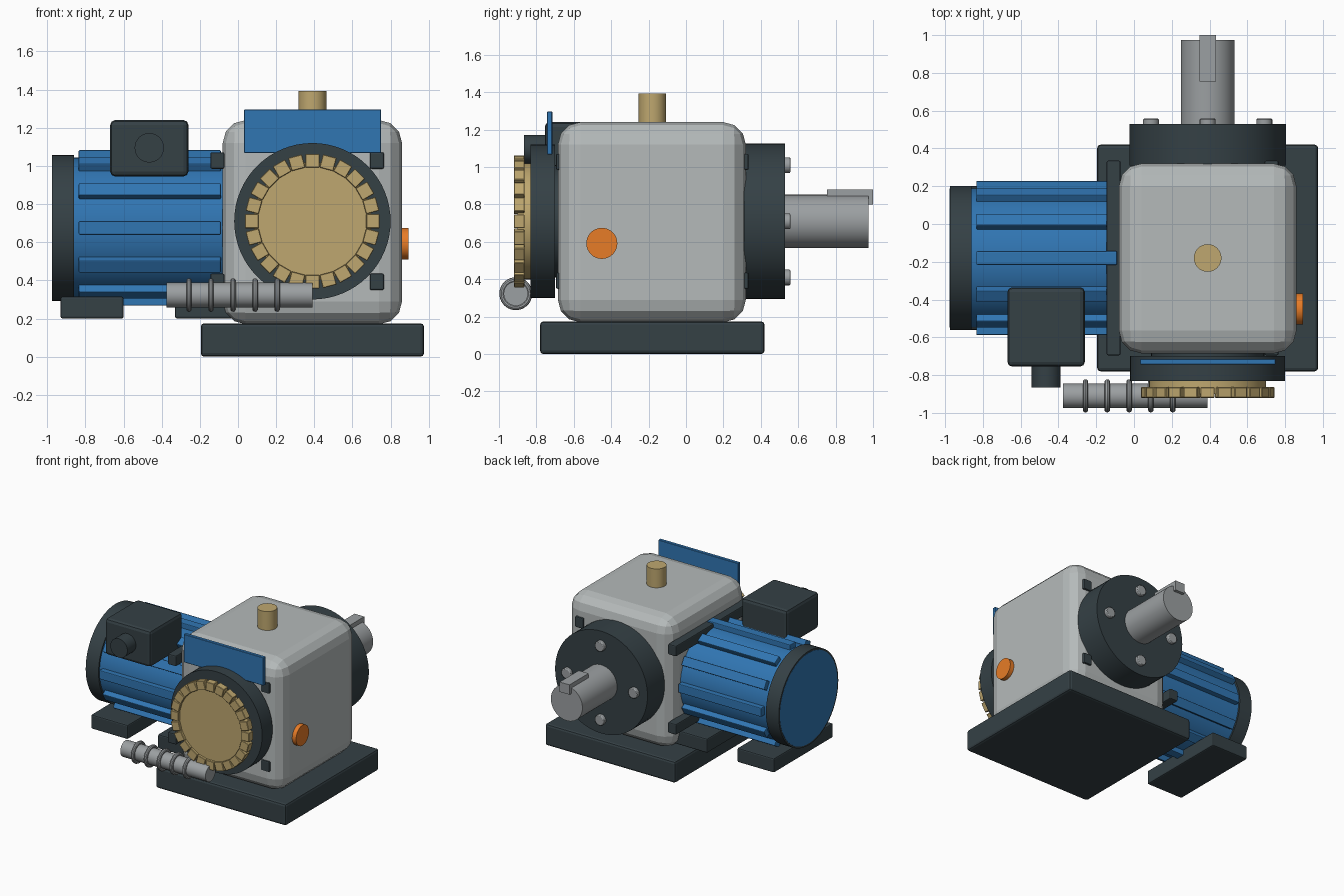
import bpy, math
from mathutils import Matrix, Vector

if "Cube" in bpy.data.objects:
    bpy.data.objects.remove(bpy.data.objects["Cube"])


def material(name, rgb):
    m = bpy.data.materials.new(name)
    m.diffuse_color = (*rgb, 1)
    m.use_nodes = True
    m.node_tree.nodes["Principled BSDF"].inputs["Base Color"].default_value = m.diffuse_color
    return m


DARK = material("dark_paint", (0.035, 0.052, 0.06))
BLUE = material("blue_paint", (0.03, 0.18, 0.45))
BRASS = material("brass", (0.52, 0.39, 0.16))
ORANGE = material("orange_glass", (0.8, 0.2, 0.02))
CAST = material("cast_housing", (0.46, 0.49, 0.49))
STEEL = material("steel", (0.33, 0.35, 0.36))


def finish(o, name, mat, bevel=0, segments=2, smooth=True):
    o.name = name
    o.data.materials.append(mat)
    if bevel:
        b = o.modifiers.new("bevel", 'BEVEL')
        b.width, b.segments = bevel, segments
    if smooth:
        bpy.ops.object.shade_smooth_by_angle(angle=math.radians(25))
    return o


def box(name, lo, hi, mat, bevel=0, segments=2):
    """Box from its two opposite corners."""
    lo, hi = Vector(lo), Vector(hi)
    bpy.ops.mesh.primitive_cube_add(size=1)
    o = bpy.context.object
    o.data.transform(Matrix.Translation((lo + hi) / 2) @ Matrix.Diagonal((*(hi - lo), 1)))
    return finish(o, name, mat, bevel, segments, smooth=False)


ROT = {'x': (0, math.pi / 2, 0), 'y': (math.pi / 2, 0, 0), 'z': (0, 0, 0)}


def rod(name, axis, start, end, center, r, mat, sides=48, bevel=0):
    """Cylinder along an axis; center gives the two remaining coordinates."""
    p = list(center)
    p.insert('xyz'.index(axis), (start + end) / 2)
    bpy.ops.mesh.primitive_cylinder_add(vertices=sides, radius=r, depth=abs(end - start),
                                        location=p, rotation=ROT[axis])
    return finish(bpy.context.object, name, mat, bevel)


# Base plate and gear housing
box("base_plate", (-0.195, -0.78, 0), (0.975, 0.42, 0.175), DARK, 0.018)
box("gear_housing", (-0.08, -0.685, 0.17), (0.86, 0.32, 1.24), CAST, 0.12, 3)

# Clamp bars running through the housing
for i, x in enumerate((-0.108, 0.728)):
    for j, z in enumerate((0.392, 1.028)):
        box(f"clamp_bar_{i}{j}", (x - 0.037, -0.695, z - 0.043),
            (x + 0.037, 0.335, z + 0.043), DARK, 0.008)

# Output side: flange, bolts, shaft and key
CX, CZ = 0.39, 0.71
rod("output_flange", 'y', 0.31, 0.53, (CX, CZ), 0.415, DARK, 64)
for i in range(4):
    a = i * math.pi / 2
    rod(f"flange_bolt_{i}", 'y', 0.50, 0.558,
        (CX + 0.3 * math.cos(a), CZ + 0.3 * math.sin(a)), 0.042, STEEL, 20, 0.006)
rod("output_shaft", 'y', 0.45, 0.975, (CX, CZ), 0.142, STEEL)
box("shaft_key", (0.347, 0.755, 0.80), (0.435, 1.0, 0.88), STEEL)

# Front cover with worm wheel
rod("front_flange", 'y', -0.832, -0.70, (CX, CZ), 0.41, DARK, 64)
rod("front_boss", 'y', -0.72, -0.66, (CX, CZ), 0.3, DARK)
rod("worm_wheel", 'y', -0.90, -0.80, (CX, CZ), 0.31, BRASS, 64)
for i in range(24):
    a = i * math.tau / 24
    t = box(f"wheel_tooth_{i}", (0.282, -0.028, -0.037), (0.353, 0.028, 0.037), BRASS, 0.003, 1)
    t.location = (CX, -0.892, CZ)
    t.rotation_euler = (0, a, 0)

# Worm with thread rings
WY, WZ = -0.91, 0.323
rod("worm_shaft", 'x', -0.375, 0.39, (WY, WZ), 0.065, STEEL, 32)
for i in range(5):
    bpy.ops.mesh.primitive_torus_add(major_radius=0.073, minor_radius=0.015,
                                     major_segments=40, minor_segments=10,
                                     location=(-0.257 + 0.1155 * i, WY, WZ), rotation=ROT['x'])
    finish(bpy.context.object, f"worm_thread_{i}", STEEL)

# Motor body, cooling fins and fan cover
MY, MZ = -0.18, 0.675
rod("motor_body", 'x', -0.976, -0.04, (MY, MZ), 0.368, BLUE, 64)
rod("fan_cover", 'x', -0.975, -0.86, (MY, MZ), 0.382, DARK, 64)
for i in range(12):
    f = box(f"cooling_fin_{i}", (-0.835, -0.036, 0.34), (-0.09, 0.036, 0.408), BLUE, 0.006)
    f.location = (0, MY, MZ)
    f.rotation_euler = (i * math.tau / 12, 0, 0)

# Motor feet
for i, x in enumerate((-0.93, -0.33)):
    box(f"motor_foot_{i}", (x, MY - 0.38, 0.20), (x + 0.33, MY + 0.38, 0.315), DARK, 0.01)

# Terminal box with cable gland
box("terminal_box", (-0.67, -0.755, 0.945), (-0.26, -0.335, 1.24), DARK, 0.025)
rod("cable_gland", 'y', -0.865, -0.70, (-0.465, 1.095), 0.077, DARK, 32)

# Blank name plate, filler plug and oil sight glass
box("name_plate", (0.032, -0.743, 1.067), (0.75, -0.715, 1.296), BLUE, 0.003, 1)
rod("filler_plug", 'z', 1.2, 1.393, (0.39, -0.18), 0.073, BRASS, 32)
rod("oil_sight_glass", 'x', 0.83, 0.895, (-0.45, 0.592), 0.083, ORANGE, 32)
